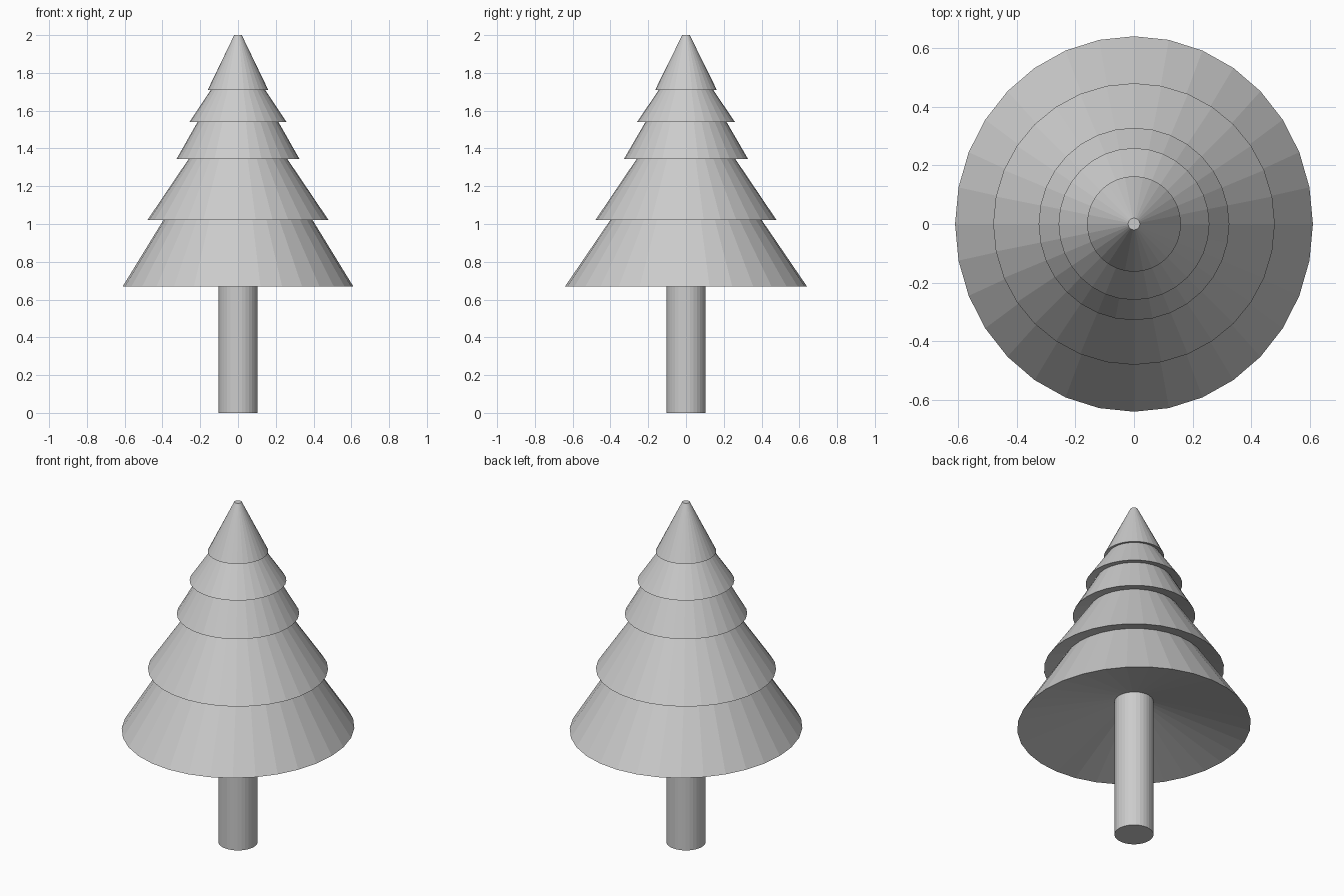
import bpy, bmesh
from math import sin, cos, pi

if "Cube" in bpy.data.objects:
    bpy.data.objects.remove(bpy.data.objects["Cube"])

SIDES = 32


def lathe(name, profile):
    """Flat-faced turned solid from (x radius, y radius, z) rings; radius 0 makes a point."""
    bm = bmesh.new()
    rings = []
    for rx, ry, z in profile:
        if rx == 0:
            rings.append([bm.verts.new((0, 0, z))] * SIDES)
        else:
            rings.append([bm.verts.new((rx * cos(2 * pi * i / SIDES), ry * sin(2 * pi * i / SIDES), z))
                          for i in range(SIDES)])
    for low, high in zip(rings, rings[1:]):
        for i in range(SIDES):
            j = (i + 1) % SIDES
            corners = dict.fromkeys((low[i], low[j], high[j], high[i]))
            bm.faces.new(list(corners))
    # Cap any open ends
    for ring in (rings[0], rings[-1]):
        if len(set(ring)) > 1:
            bm.faces.new(ring)
    bmesh.ops.recalc_face_normals(bm, faces=bm.faces)
    mesh = bpy.data.meshes.new(name)
    bm.to_mesh(mesh)
    bm.free()
    obj = bpy.data.objects.new(name, mesh)
    bpy.context.collection.objects.link(obj)
    return obj


# Trunk, running up into the hollow of the lowest branches
lathe("trunk", [(0.104, 0.104, 0), (0.104, 0.104, 0.83)])

# Branch tiers: rim x radius, rim y radius, rim height, top radius, top height
tiers = [
    (0.61, 0.64, 0.67, 0.34, 1.11),
    (0.48, 0.48, 1.02, 0.21, 1.42),
    (0.325, 0.328, 1.345, 0.18, 1.60),
    (0.257, 0.259, 1.54, 0.11, 1.76),
    (0.16, 0.163, 1.71, 0.02, 2.0),
]
for n, (rx, ry, z, top_r, top_z) in enumerate(tiers, 1):
    # Shallow hollow underside, rim, then the sloping outside
    lathe(f"branch_tier_{n}", [(0, 0, z + 0.29 * rx), (rx, ry, z), (top_r, top_r, top_z)])
